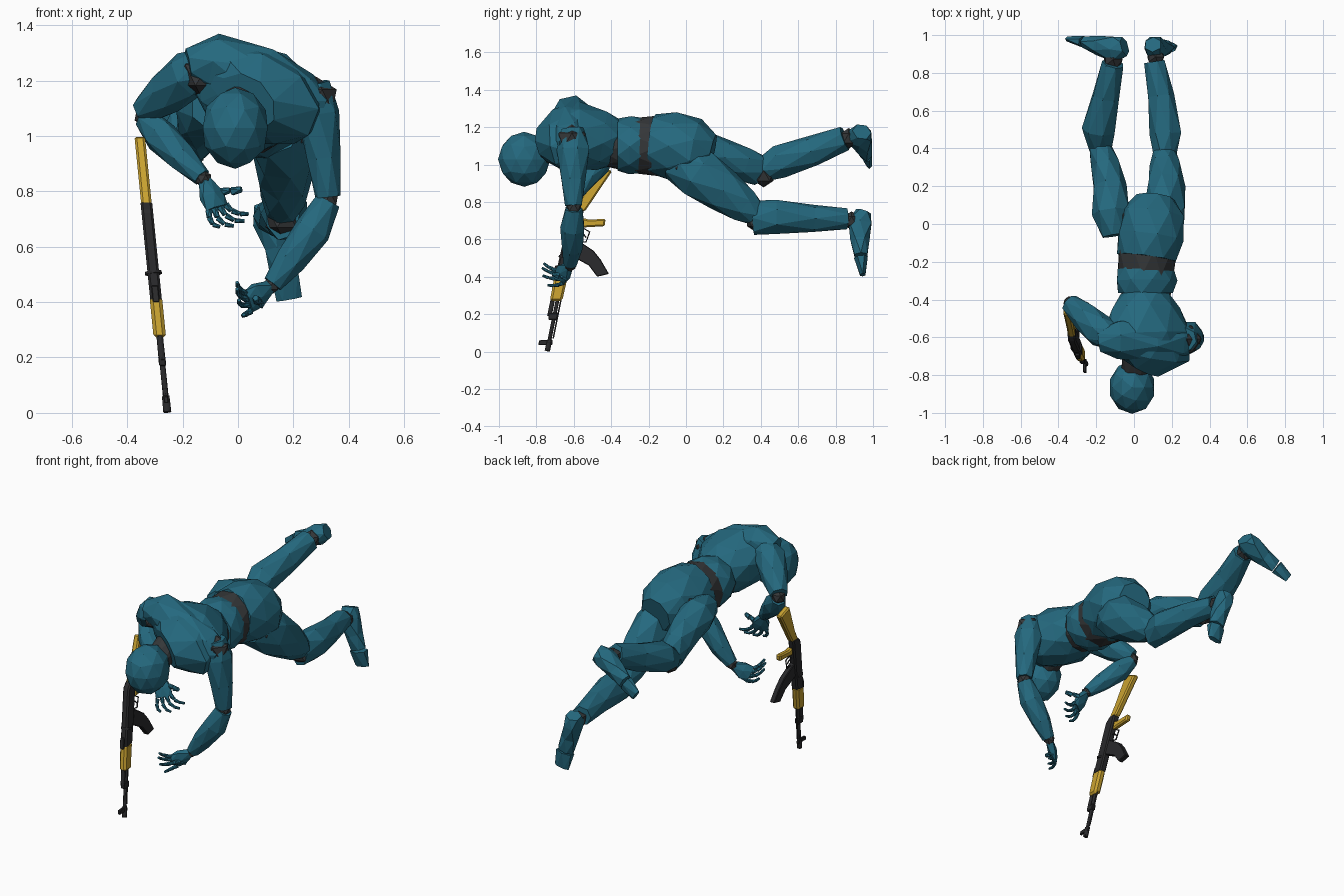
import bpy, bmesh, math
from mathutils import Vector as V


def material(name, r, g, b):
    m = bpy.data.materials.new(name)
    m.diffuse_color = (r, g, b, 1)
    return m


TEAL = material("teal", 0.018, 0.14, 0.21)
JOINT = material("joint_dark", 0.035, 0.038, 0.04)
METAL = material("gun_metal", 0.022, 0.022, 0.024)
WOOD = material("yellow_wood", 0.58, 0.36, 0.03)


def finish(bm, name, mat):
    bmesh.ops.recalc_face_normals(bm, faces=bm.faces)
    me = bpy.data.meshes.new(name)
    bm.to_mesh(me)
    bm.free()
    me.materials.append(mat)
    ob = bpy.data.objects.new(name, me)
    bpy.context.collection.objects.link(ob)
    return ob


def loft(name, rings, mat=TEAL, n=7, ref=(1, 0, 0)):
    """Faceted tube through (x, y, z, a[, b]) rings; a runs along ref."""
    bm = bmesh.new()
    pts = [V(r[:3]) for r in rings]
    loops = []
    for j, r in enumerate(rings):
        t = (pts[min(j + 1, len(pts) - 1)] - pts[max(j - 1, 0)]).normalized()
        u = V(ref)
        u = (u - t * u.dot(t)).normalized()
        w = t.cross(u)
        a, b = r[3] * 1.04, r[-1] * 1.04
        loops.append([])
        for k in range(n):
            s = 2 * math.pi * (k + 0.5 * (j % 2)) / n
            loops[-1].append(bm.verts.new(pts[j] + u * a * math.cos(s) + w * b * math.sin(s)))
    for j in range(len(loops) - 1):
        p, q = loops[j], loops[j + 1]
        for k in range(n):
            m = (k + 1) % n
            if j % 2 == 0:
                tris = (p[k], p[m], q[k]), (p[m], q[m], q[k])
            else:
                tris = (p[k], p[m], q[m]), (p[k], q[m], q[k])
            for f in tris:
                bm.faces.new(f)
    bm.faces.new(loops[0])
    bm.faces.new(loops[-1])
    return finish(bm, name, mat)


def ball(name, c, r, mat=JOINT, scale=(1, 1, 1), sub=1):
    bm = bmesh.new()
    bmesh.ops.create_icosphere(bm, subdivisions=sub, radius=r)
    for v in bm.verts:
        v.co = V([v.co[i] * scale[i] + c[i] for i in range(3)])
    return finish(bm, name, mat)


def hand(side, wrist, palm_end, spread, d1, d2, thumb):
    wrist, end, spread = V(wrist), V(palm_end), V(spread).normalized()
    mid = wrist.lerp(end, 0.55)
    loft(side + "_palm", [(*wrist, .025, .022), (*mid, .05, .026), (*end, .046, .018)], n=6, ref=spread)
    d1, d2 = V(d1).normalized(), V(d2).normalized()
    for i in range(4):
        fan = spread * (i - 1.5) * 0.3
        size = (0.9, 1.05, 1.0, 0.8)[i]
        p = end + spread * (i - 1.5) * 0.026
        for j, d in enumerate((d1, d1.lerp(d2, 0.5), d2)):
            q = p + (d + fan).normalized() * 0.036 * size
            r = 0.013 - 0.002 * j
            loft(f"{side}_finger_{i + 1}_{j + 1}", [(*p, r), (*p.lerp(q, .9), r * .75)], n=5, ref=spread)
            p = q
    p, t = mid - spread * 0.04, V(thumb).normalized()
    for j in range(2):
        q = p + t * 0.042
        loft(f"{side}_thumb_{j + 1}", [(*p, .016), (*p.lerp(q, .9), .011)], n=5, ref=(.3, 1, .2))
        p = q + d1 * 0.006


# Head and neck
ball("head", (-.01, -.865, 1.028), .14, TEAL, (.88, 1.0, 1.05), 2)
loft("neck", [(.02, -.66, 1.13, .085), (.005, -.8, 1.06, .07)], JOINT)

# Torso, rolled about its length
ROLL = (math.cos(.38), 0, -math.sin(.38))
loft("chest", [(.06, -.37, 1.115, .125, .12), (.06, -.45, 1.13, .18, .15), (.07, -.58, 1.15, .24, .17),
               (.07, -.68, 1.14, .23, .15), (.03, -.745, 1.12, .12, .1)], n=9, ref=ROLL)
loft("shoulder_girdle", [(-.18, -.62, 1.255, .06), (-.09, -.61, 1.27, .1), (.08, -.62, 1.2, .12),
                         (.23, -.62, 1.13, .1), (.31, -.62, 1.1, .06)], ref=(0, 1, 0))
loft("upper_waist_joint", [(.06, -.43, 1.115, .13, .12), (.065, -.33, 1.1, .13, .125)], JOINT, 9, ROLL)
loft("abdomen", [(.065, -.365, 1.105, .145, .135), (.065, -.3, 1.105, .16, .15),
                 (.065, -.235, 1.1, .145, .145)], n=9, ref=ROLL)
loft("lower_waist_joint", [(.065, -.27, 1.1, .145, .145), (.07, -.14, 1.1, .15, .16)], JOINT, 9, ROLL)
loft("pelvis", [(.07, -.18, 1.11, .155, .155), (.085, -.07, 1.1, .17, .178), (.1, .05, 1.08, .17, .16),
                (.11, .14, 1.06, .1, .1)], n=9, ref=ROLL)

# Raised leg (-x) and lowered leg (+x)
loft("raised_thigh", [(-.1, -.06, 1.1, .07), (-.12, .06, 1.09, .1), (-.13, .2, 1.04, .088, .095),
                      (-.15, .31, 1.0, .075, .09), (-.18, .4, .965, .06, .08)])
loft("raised_shin", [(-.18, .4, .965, .06), (-.185, .5, 1.015, .088), (-.15, .68, 1.075, .07, .08),
                     (-.11, .85, 1.14, .058, .065)])
loft("lowered_thigh", [(.13, -.04, 1.03, .1, .12), (.165, .07, .95, .11, .13), (.17, .2, .86, .098, .115),
                       (.165, .31, .78, .08, .09), (.16, .38, .73, .06, .06)])
loft("lowered_shin", [(.16, .36, .715, .06, .09), (.17, .48, .72, .085, .09), (.14, .68, .712, .07, .072),
                      (.11, .86, .71, .055, .055)])
for name, c, r in (("raised_hip", (-.02, .02, 1.09), .1), ("lowered_hip", (.16, 0, 1.02), .1),
                   ("raised_knee", (-.17, .415, .94), .062), ("lowered_knee", (.16, .385, .7), .068),
                   ("raised_ankle", (-.11, .87, 1.14), .055), ("lowered_ankle", (.115, .885, .7), .05)):
    ball(name + "_joint", c, r)

# Feet and separate toes
loft("raised_foot", [(-.05, .94, 1.175, .05, .045), (-.1, .925, 1.15, .072, .06), (-.19, .945, 1.1, .05, .05),
                     (-.26, .965, 1.06, .032, .05)], n=6, ref=(0, 1, 0))
loft("raised_toe", [(-.268, .965, 1.055, .03, .048), (-.345, .98, 1.005, .015, .035)], n=6, ref=(0, 1, 0))
loft("lowered_foot", [(.1, .95, .75, .04, .045), (.11, .93, .69, .068, .055), (.14, .93, .6, .05, .048),
                      (.165, .935, .515, .038, .05)], n=6, ref=(0, 1, 0))
loft("lowered_toe", [(.168, .935, .505, .036, .055), (.185, .945, .41, .016, .045)], n=6, ref=(0, 1, 0))

# Arms
loft("bent_upper_arm", [(-.11, -.6, 1.25, .07), (-.18, -.565, 1.22, .085), (-.255, -.495, 1.155, .075),
                        (-.34, -.42, 1.09, .05)], ref=(0, 1, 0))
loft("bent_forearm", [(-.335, -.42, 1.065, .04), (-.28, -.465, 1.0, .06), (-.2, -.53, .92, .05),
                      (-.13, -.575, .85, .032)], ref=(0, 1, 0))
loft("hanging_upper_arm", [(.27, -.61, 1.19, .06), (.29, -.6, 1.08, .088, .075), (.31, -.605, .92, .065, .06),
                           (.325, -.6, .78, .045)], ref=(0, 1, 0))
loft("hanging_forearm", [(.325, -.6, .765, .045), (.27, -.605, .66, .065), (.19, -.61, .55, .055),
                         (.125, -.62, .465, .035)], ref=(0, 1, 0))
for name, c, r in (("bent_shoulder", (-.13, -.6, 1.22), .085), ("bent_elbow", (-.335, -.42, 1.075), .043),
                   ("bent_wrist", (-.125, -.58, .845), .032), ("hanging_shoulder", (.28, -.61, 1.13), .085),
                   ("hanging_elbow", (.322, -.6, .772), .045), ("hanging_wrist", (.12, -.62, .46), .034)):
    ball(name + "_joint", c, r)

# Hands with curled fingers
hand("bent_arm", (-.12, -.58, .84), (-.075, -.61, .74), (-.7, -.5, -.25),
     (.45, -.2, -.9), (.95, .1, -.1), (.9, -.3, .2))
hand("hanging_arm", (.115, -.625, .455), (.035, -.675, .4), (-.25, -.45, .75),
     (-.55, -.85, .1), (-.1, -.9, .45), (-.2, -1, .3))


# Rifle, hanging muzzle down; drawn in side view and leaned along x
def lean(z):
    return -.255 - .1 * z


def axis(z, off=0):
    return (lean(z), -.742 + .2 * z + off, z)


def slab(name, profile, width, mat, bevel=0.006):
    bm = bmesh.new()
    sides = [[bm.verts.new((lean(z) + s * width / 2, y, z)) for y, z in profile] for s in (-1, 1)]
    bm.faces.new(sides[0])
    bm.faces.new(sides[1])
    for k in range(len(profile)):
        m = (k + 1) % len(profile)
        bm.faces.new((sides[0][k], sides[0][m], sides[1][m], sides[1][k]))
    ob = finish(bm, name, mat)
    mod = ob.modifiers.new("edges", "BEVEL")
    mod.width = bevel
    mod.segments = 1


def rod(name, z0, z1, r, off=0, mat=METAL):
    loft(name, [(*axis(z0, off), r), (*axis(z1, off), r)], mat, 8)


rod("barrel", .003, .45, .01)
rod("muzzle_sleeve", .003, .06, .014)
rod("gas_tube", .19, .29, .012, -.026)
rod("cleaning_rod", .07, .3, .004, .018)
slab("front_sight", [(-.79, .035), (-.785, .06), (-.715, .065), (-.715, .035)], .016, METAL, .003)
slab("gas_block", [(-.735, .17), (-.735, .205), (-.685, .205), (-.69, .17)], .026, METAL, .003)
slab("handguard", [(-.728, .27), (-.662, .27), (-.628, .42), (-.7, .42)], .045, WOOD, .012)
slab("receiver", [(-.7, .4), (-.63, .41), (-.545, .76), (-.59, .765), (-.625, .73)], .042, METAL, .008)
slab("rear_sight", [(-.715, .4), (-.69, .4), (-.68, .46), (-.7, .46)], .025, METAL, .003)
slab("magazine", [(-.585, .6), (-.495, .54), (-.455, .49), (-.412, .415), (-.475, .4), (-.52, .46),
                  (-.61, .51)], .032, METAL, .004)
slab("pistol_grip", [(-.565, .66), (-.53, .665), (-.435, .67), (-.43, .71), (-.52, .705), (-.55, .715)],
     .034, WOOD, .008)
slab("stock", [(-.6, .75), (-.54, .75), (-.395, .965), (-.48, 1.0), (-.56, .82)], .038, WOOD, .008)
rod("charging_handle", .5, .51, .03, -.01)
loft("trigger_guard", [(lean(z), y, z, .004) for y, z in
                       ((-.58, .59), (-.535, .585), (-.515, .64), (-.55, .66))], METAL, 4)
loft("trigger", [(lean(z), y, z, .004) for y, z in ((-.57, .635), (-.545, .625), (-.535, .61))], METAL, 4)
